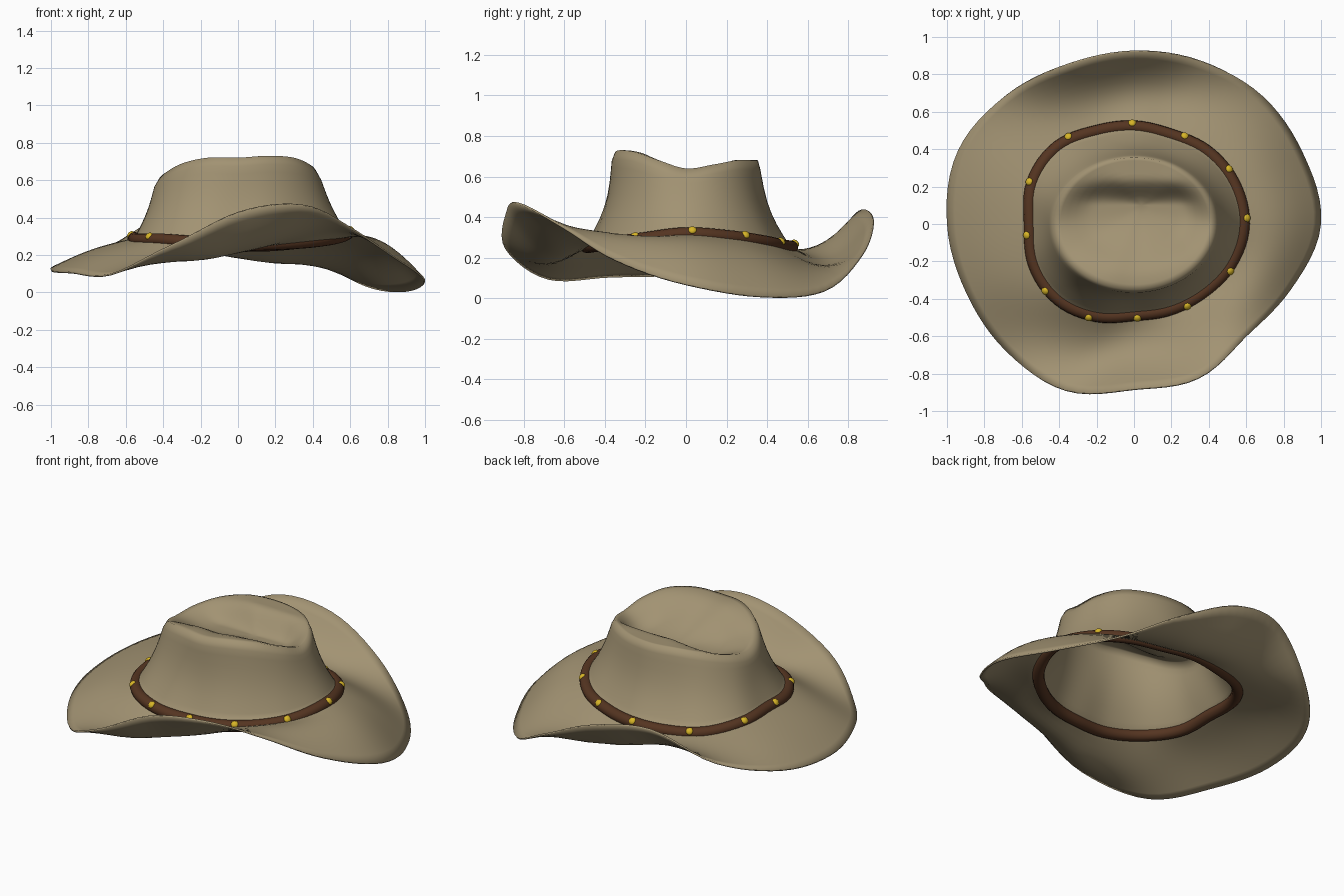
import bpy, bmesh
from math import sin, cos, pi, radians
from mathutils import Vector

if "Cube" in bpy.data.objects:
    bpy.data.objects.remove(bpy.data.objects["Cube"])

SEG = 96

def material(name, col):
    m = bpy.data.materials.new(name)
    m.diffuse_color = (*col, 1)
    m.use_nodes = True
    m.node_tree.nodes["Principled BSDF"].inputs["Base Color"].default_value = m.diffuse_color
    return m

felt = material("tan_felt", (0.36, 0.29, 0.17))
leather = material("brown_leather", (0.09, 0.035, 0.015))
brass = material("brass", (0.68, 0.46, 0.02))

# Radii and heights every 22.5 degrees, counter-clockwise from +x
EDGE_R = [1.0, .98, .97, .94, .92, .92, .97, 1.02, 1.0, .97, .965, .96, .88, .89, .85, .91]
EDGE_Z = [.07, .01, .04, .22, .39, .43, .25, .16, .12, .11, .10, .25, .43, .47, .35, .19]
BAND_R = [.585, .575, .55, .515, .52, .535, .58, .585, .555, .575, .57, .53, .485, .495, .52, .56]
BAND_Z = [.315, .30, .275, .255, .25, .245, .255, .28, .29, .28, .28, .265, .255, .26, .27, .29]
RIM_Z = [.64, .66, .68, .68, .68, .68, .66, .63, .61, .64, .69, .72, .72, .73, .72, .68]

def around(vals, a):
    """Smooth periodic interpolation at angle a."""
    n = len(vals)
    f = (a / (2 * pi) * n) % n
    i, t = int(f), f - int(f)
    p0, p1, p2, p3 = (vals[(i + k) % n] for k in (-1, 0, 1, 2))
    return .5 * (2 * p1 + (p2 - p0) * t + (2 * p0 - 5 * p1 + 4 * p2 - p3) * t * t
                 + (3 * p1 - p0 - 3 * p2 + p3) * t ** 3)

def smooth(t):
    t = max(0, min(1, t))
    return t * t * (3 - 2 * t)

def polar(r, a, z):
    return Vector((r * cos(a), r * sin(a), z))

def band_point(a):
    return polar(around(BAND_R, a), a, around(BAND_Z, a))

def brim(a, u):
    e = polar(around(EDGE_R, a), a, around(EDGE_Z, a))
    p = e.lerp(band_point(a), u)
    p.z += sin(pi * u) * (.02 + .045 * max(0, cos(a + .25)) - .14 * sin(a) ** 4)
    return p

def rim(a, s):
    """Crown top ring: gentle slope from the front, steep rise to a rear ledge."""
    d = 1 - s
    x, y = .43 * s * cos(a) + .04 * d, .36 * s * sin(a) + .10 * d
    z = around(RIM_Z, a)
    k = smooth((y + .34) / .42) * smooth((.25 - y) / .15) * smooth(2.2 * d)
    return Vector((x, y, z + (.565 - z) * k))

def wall(a, t):
    top = rim(a, 1)
    top.z -= .045
    top.x *= 1.04
    top.y *= 1.02
    p = band_point(a).lerp(top, t)
    pinch = 1 - (.025 + .045 * sin(a) ** 2) * sin(pi * t)
    p.x *= pinch
    p.y *= pinch
    return p

# Felt hat: brim, crown wall and dented top as one sheet
rings = [(brim, i / 10) for i in range(11)]
rings += [(wall, t) for t in (.15, .3, .45, .6, .75, .9, 1)]
rings += [(rim, s) for s in (.98, .92, .84, .75, .66, .57, .48, .39, .3, .2, .1)]
bm = bmesh.new()
angles = [2 * pi * j / SEG for j in range(SEG)]
rows = [[bm.verts.new(f(a, t)) for a in angles] for f, t in rings]
for lo, hi in zip(rows, rows[1:]):
    for j in range(SEG):
        k = (j + 1) % SEG
        bm.faces.new((lo[j], lo[k], hi[k], hi[j]))
mid = bm.verts.new(rim(0, 0))
for j in range(SEG):
    bm.faces.new((rows[-1][j], rows[-1][(j + 1) % SEG], mid))
for f in bm.faces:
    f.smooth = True
me = bpy.data.meshes.new("felt_hat")
bm.to_mesh(me)
bm.free()
hat = bpy.data.objects.new("felt_hat", me)
bpy.context.collection.objects.link(hat)
me.materials.append(felt)
mod = hat.modifiers.new("thickness", 'SOLIDIFY')
mod.thickness = .01
mod.offset = -1

# Leather band: round closed tube at the foot of the crown
cu = bpy.data.curves.new("hat_band", 'CURVE')
cu.dimensions = '3D'
cu.bevel_depth = .034
cu.bevel_resolution = 4
sp = cu.splines.new('POLY')
sp.points.add(SEG - 1)
for pt, a in zip(sp.points, angles):
    pt.co = (*band_point(a), 1)
sp.use_cyclic_u = True
sp.use_smooth = True
cu.materials.append(leather)
bpy.context.collection.objects.link(bpy.data.objects.new("hat_band", cu))

# Brass studs around the band
for i, deg in enumerate((3, 30, 60, 91, 127, 158, 186, 217, 244, 272, 303, 334)):
    a = radians(deg)
    out = Vector((.7 * cos(a), .7 * sin(a), .71))
    bpy.ops.mesh.primitive_uv_sphere_add(segments=16, ring_count=8, radius=.022,
                                         location=band_point(a) + out * .028)
    stud = bpy.context.object
    stud.name = f"stud_{i + 1}"
    stud.rotation_euler = out.to_track_quat('Z', 'Y').to_euler()
    stud.scale.z = .7
    stud.data.materials.append(brass)
    bpy.ops.object.shade_smooth()
